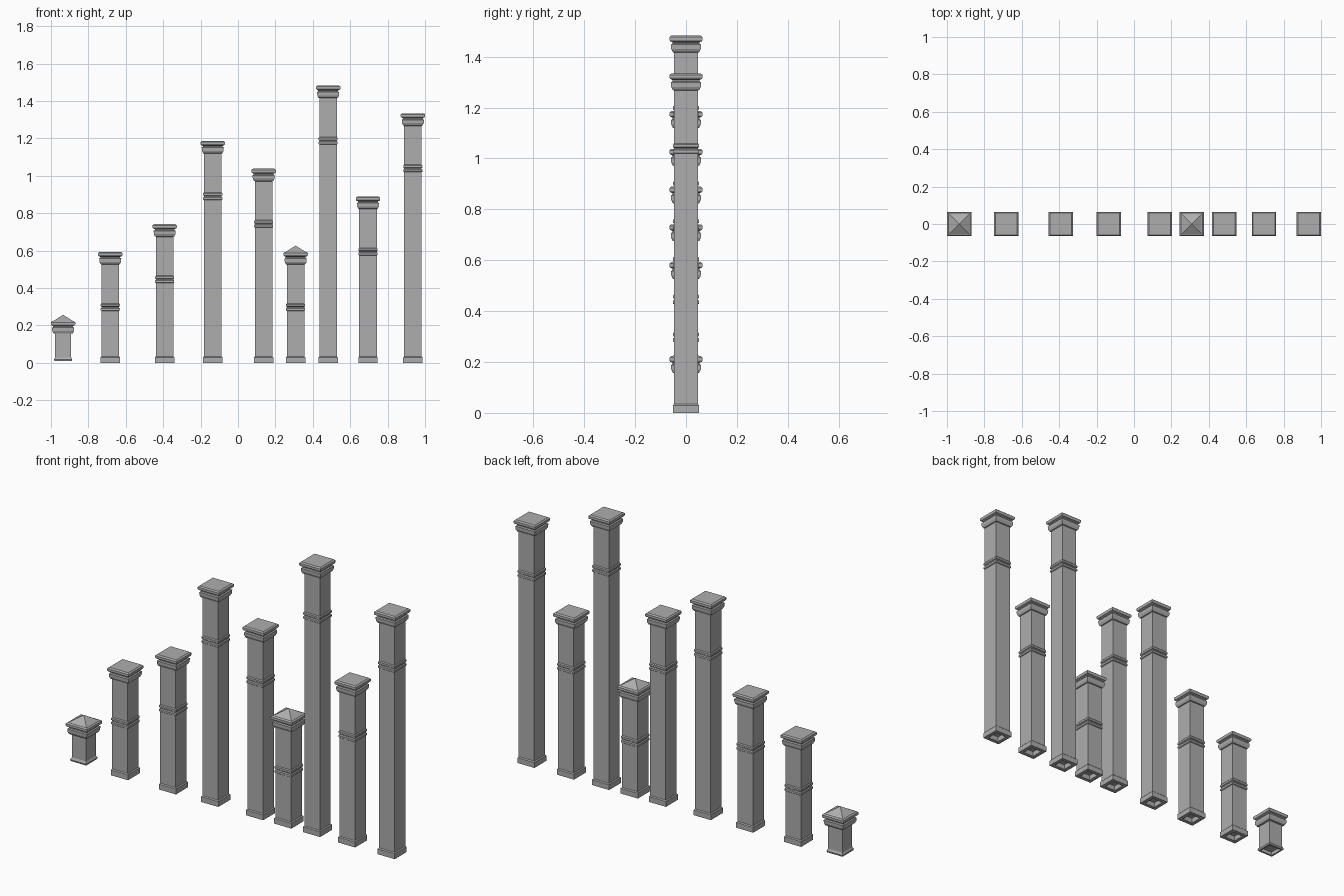
import bpy
import bmesh

if "Cube" in bpy.data.objects:
    bpy.data.objects.remove(bpy.data.objects["Cube"], do_unlink=True)

stone = bpy.data.materials.new("grey_stone")
stone.use_nodes = True
GREY = (0.42, 0.42, 0.42, 1)
stone.diffuse_color = GREY
stone.node_tree.nodes["Principled BSDF"].inputs["Base Color"].default_value = GREY


def square_stack(name, x, z, profile, bottom=False, top=False):
    """Loft square rings given as (half width, height above z)."""
    bm = bmesh.new()
    rings = []
    for half, h in profile:
        if half == 0:
            rings.append([bm.verts.new((0, 0, h))])
        else:
            rings.append([bm.verts.new((half * i, half * j, h))
                          for i, j in ((-1, -1), (1, -1), (1, 1), (-1, 1))])
    for low, high in zip(rings, rings[1:]):
        for k in range(4):
            n = (k + 1) % 4
            if len(high) == 1:
                bm.faces.new((low[k], low[n], high[0]))
            else:
                bm.faces.new((low[k], low[n], high[n], high[k]))
    if bottom:
        bm.faces.new(rings[0][::-1])
    if top:
        bm.faces.new(rings[-1])
    mesh = bpy.data.meshes.new(name)
    bm.to_mesh(mesh)
    bm.free()
    mesh.materials.append(stone)
    ob = bpy.data.objects.new(name, mesh)
    ob.location = (x, 0, z)
    bpy.context.collection.objects.link(ob)
    return ob


# Profiles, from bottom to top
SHAFT = 0.047
CAP = [(SHAFT, -0.067), (0.052, -0.065), (0.058, -0.053), (0.059, -0.035),
       (0.053, -0.031), (0.053, -0.026), (0.062, -0.022), (0.065, -0.017),
       (0.065, -0.006), (0.058, 0)]
BASE = [(0.032, 0.028), (0.032, 0), (0.052, 0), (0.052, 0.029), (SHAFT, 0.034)]
RING = [(SHAFT, -0.009), (0.051, -0.006), (0.051, 0.004), (SHAFT, 0.009)]
FOOT = [(0.038, 0.03), (0.038, 0.01), (0.047, 0.01), (0.049, 0.018), (0.043, 0.03)]


def column(number, x, top):
    tag = f"_{number}"
    square_stack("base" + tag, x, 0, BASE, bottom=True)
    square_stack("shaft" + tag, x, 0, [(SHAFT, 0.03), (SHAFT, top - 0.06)])
    for side, drop in (("upper", 0.284), ("lower", 0.306)):
        square_stack(side + "_ring" + tag, x, top - drop, RING)
    square_stack("capital" + tag, x, top, CAP, top=True)


def roof(name, x, z):
    square_stack(name, x, z, [(0.054, 0), (0, 0.034)])


# Tall columns rise in equal steps
STEP, LOWEST = 0.1483, 0.593
for number, (x, level) in enumerate([(-0.683, 0), (-0.392, 1), (-0.135, 4),
                                     (0.137, 3), (0.308, 0), (0.482, 6),
                                     (0.695, 2), (0.935, 5)], 1):
    column(number, x, LOWEST + STEP * level)
roof("pointed_column_roof", 0.308, LOWEST)

# Short post with a pointed top
POST_X, POST_TOP = -0.935, 0.223
square_stack("post_foot", POST_X, 0, FOOT, bottom=True)
square_stack("post_shaft", POST_X, 0, [(0.043, 0.03), (0.043, POST_TOP - 0.06)])
square_stack("post_capital", POST_X, POST_TOP, [(0.043, -0.067)] + CAP[1:], top=True)
roof("post_roof", POST_X, POST_TOP)
